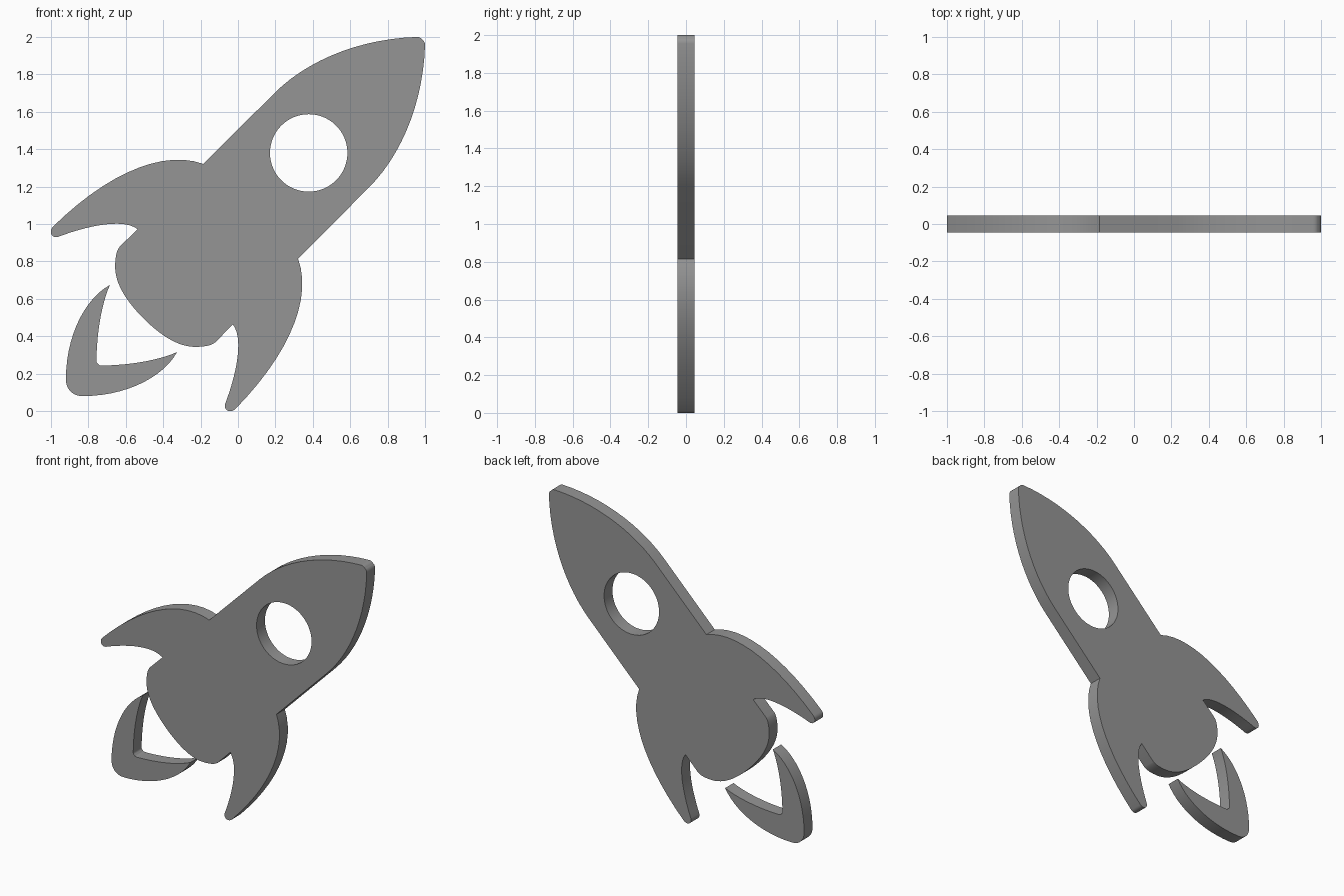
import bpy, bmesh, math
from mathutils import Vector
from mathutils.geometry import interpolate_bezier

if "Cube" in bpy.data.objects:
    bpy.data.objects.remove(bpy.data.objects["Cube"])

HALF = 0.045  # half the plate thickness

# Dark grey finish
grey = bpy.data.materials.new("dark_grey")
grey.diffuse_color = (0.3, 0.3, 0.3, 1)
grey.use_nodes = True
grey.node_tree.nodes["Principled BSDF"].inputs["Base Color"].default_value = grey.diffuse_color


def trace(start, segments, steps=14):
    """Follow lines (1 point) and cubic curves (3 points) from start."""
    pts = [Vector(start)]
    for seg in segments:
        if len(seg) == 1:
            pts.append(Vector(seg[0]))
        else:
            a, b, c = (Vector(p) for p in seg)
            pts += interpolate_bezier(pts[-1], a, b, c, steps)[1:]
    return pts


def mirrored(half):
    """Close a half outline by reflecting it over the diagonal z = x + 1."""
    other = [Vector((p.y - 1, p.x + 1)) for p in reversed(half)]
    pts = []
    for p in half + other:
        if not pts or (p - pts[-1]).length > 1e-3:
            pts.append(p)
    if (pts[0] - pts[-1]).length < 1e-3:
        pts.pop()
    return pts


def plate(name, loops):
    """Extrude filled outlines into an upright plate."""
    cu = bpy.data.curves.new(name, 'CURVE')
    cu.dimensions = '2D'
    cu.fill_mode = 'BOTH'
    cu.extrude = HALF
    for loop in loops:
        sp = cu.splines.new('POLY')
        sp.points.add(len(loop) - 1)
        for q, p in zip(sp.points, loop):
            q.co = (p.x, p.y, 0, 1)
        sp.use_cyclic_u = True
    ob = bpy.data.objects.new(name, cu)
    bpy.context.collection.objects.link(ob)
    ob.rotation_euler.x = math.pi / 2
    bpy.ops.object.select_all(action='DESELECT')
    ob.select_set(True)
    bpy.context.view_layer.objects.active = ob
    bpy.ops.object.convert(target='MESH')
    ob = bpy.context.view_layer.objects.active
    bpy.ops.object.transform_apply(location=False, rotation=True, scale=False)
    bm = bmesh.new()
    bm.from_mesh(ob.data)
    bmesh.ops.remove_doubles(bm, verts=bm.verts, dist=1e-4)
    bmesh.ops.recalc_face_normals(bm, faces=bm.faces)
    for f in bm.faces:
        f.material_index = 0
    bm.to_mesh(ob.data)
    bm.free()
    bpy.ops.object.shade_smooth_by_angle(angle=math.radians(30))
    ob.data.materials.clear()
    ob.data.materials.append(grey)
    ob.name = name
    return ob


# Rocket body: nose, side, fin and rounded tail
body = trace((0.986, 1.986), [
    [(0.98, 1.994), (0.97, 2.0), (0.955, 2.0)],
    [(0.65, 1.99), (0.37, 1.875), (0.195, 1.70)],
    [(-0.185, 1.321)],
    [(-0.40, 1.40), (-0.70, 1.27), (-0.99, 0.985)],
    [(-1.014, 0.96), (-0.996, 0.92), (-0.96, 0.932)],
    [(-0.82, 0.985), (-0.62, 1.035), (-0.537, 0.973)],
    [(-0.634, 0.877)],
    [(-0.65, 0.855), (-0.657, 0.82), (-0.657, 0.77)],
    [(-0.657, 0.68), (-0.595, 0.585), (-0.505, 0.495)],
])

# Round window opening
window = [Vector((0.378 + 0.207 * math.cos(a), 1.38 + 0.207 * math.sin(a)))
          for a in (i * math.tau / 64 for i in range(64))]
plate("rocket_body", [mirrored(body), window])

# Exhaust flame chevron
flame = trace((-0.748, 0.252), [
    [(-0.754, 0.256), (-0.757, 0.262), (-0.757, 0.27)],
    [(-0.755, 0.40), (-0.735, 0.56), (-0.685, 0.674)],
    [(-0.82, 0.60), (-0.92, 0.40), (-0.92, 0.17)],
    [(-0.92, 0.145), (-0.912, 0.122), (-0.895, 0.105)],
])
plate("exhaust_flame", [mirrored(flame)])
